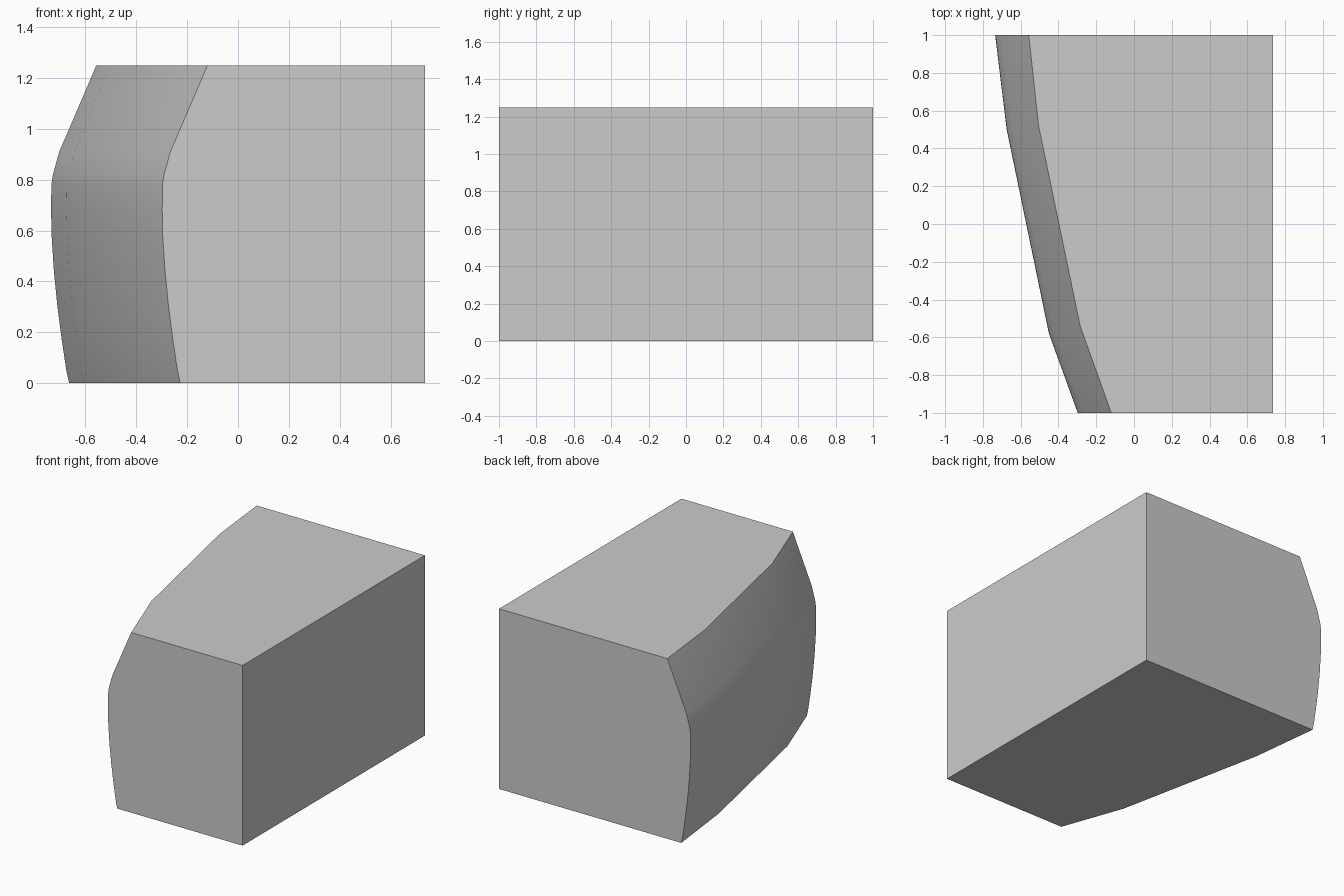
import bpy
import bmesh

if "Cube" in bpy.data.objects:
    bpy.data.objects.remove(bpy.data.objects["Cube"], do_unlink=True)

# Single grey material
grey = bpy.data.materials.new("plain grey")
grey.use_nodes = True
color = (0.6, 0.6, 0.6, 1)
grey.diffuse_color = color
grey.node_tree.nodes["Principled BSDF"].inputs["Base Color"].default_value = color

# Outward offset of the curved side at each height
PROFILE = [(0, 0.107), (0.05, 0.118), (0.17, 0.136), (0.3, 0.153), (0.44, 0.167),
           (0.58, 0.176), (0.68, 0.178), (0.78, 0.177), (0.82, 0.171),
           (0.91, 0.146), (1.25, 0)]
# Plan of the curved side: x and y at the top edge, and how each moves with offset
PLAN = [(-0.557, 1, -1, 0), (-0.505, 0.52, -0.95, -0.11),
        (-0.285, -0.54, -0.93, -0.22), (-0.12, -1, -1, 0)]
RIGHT = 0.735

bm = bmesh.new()
rows = []
for z, out in PROFILE:
    rows.append([bm.verts.new((x + dx * out, y + dy * out, z)) for x, y, dx, dy in PLAN])

# Curved side panels
for low, high in zip(rows, rows[1:]):
    for i in range(len(PLAN) - 1):
        face = bm.faces.new((low[i], low[i + 1], high[i + 1], high[i]))
        face.smooth = True

# Flat walls, base and top
back_low, back_high, front_low, front_high = [
    bm.verts.new((RIGHT, y, z)) for y in (1, -1) for z in (0, PROFILE[-1][0])]
bm.faces.new([r[0] for r in rows] + [back_high, back_low])
bm.faces.new([r[-1] for r in rows] + [front_high, front_low])
bm.faces.new(rows[0] + [front_low, back_low])
bm.faces.new(rows[-1] + [front_high, back_high])
bm.faces.new((back_low, back_high, front_high, front_low))
bmesh.ops.recalc_face_normals(bm, faces=bm.faces)

mesh = bpy.data.meshes.new("curved_block")
bm.to_mesh(mesh)
bm.free()
mesh.materials.append(grey)
block = bpy.data.objects.new("curved_block", mesh)
bpy.context.collection.objects.link(block)

# Smooth the curved side, keep the block edges sharp
bpy.context.view_layer.objects.active = block
block.select_set(True)
bpy.ops.object.shade_smooth_by_angle(angle=0.6)
